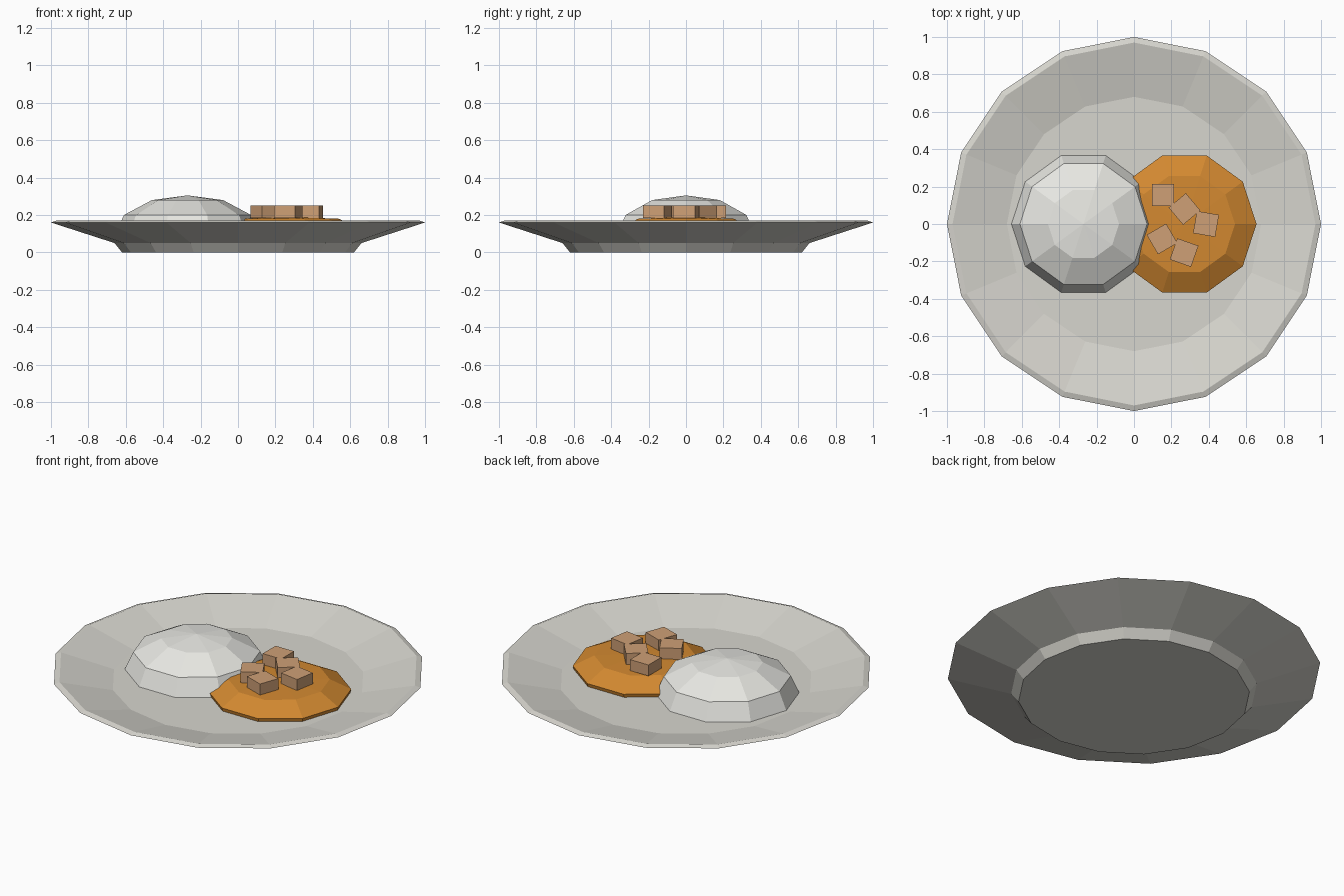
import bpy, bmesh, math

if "Cube" in bpy.data.objects:
    bpy.data.objects.remove(bpy.data.objects["Cube"])


def material(name, rgb):
    m = bpy.data.materials.new(name)
    m.diffuse_color = (*rgb, 1)
    m.use_nodes = True
    m.node_tree.nodes["Principled BSDF"].inputs["Base Color"].default_value = m.diffuse_color
    return m


plate_mat = material("plate_grey_white", (0.68, 0.67, 0.62))
rice_mat = material("rice_white", (0.82, 0.82, 0.78))
curry_mat = material("curry_orange", (0.65, 0.25, 0.03))
meat_mat = material("meat_tan", (0.62, 0.35, 0.18))


def lathe(name, profile, sides, mat, x=0.0):
    """Faceted solid of revolution; profile points with r = 0 become poles."""
    bm = bmesh.new()
    rings = []
    for r, z in profile:
        if r == 0:
            rings.append([bm.verts.new((0, 0, z))] * sides)
        else:
            rings.append([bm.verts.new((r * math.cos(math.tau * i / sides),
                                        r * math.sin(math.tau * i / sides), z))
                          for i in range(sides)])
    for a, b in zip(rings, rings[1:]):
        for i in range(sides):
            j = (i + 1) % sides
            corners = list(dict.fromkeys((a[i], a[j], b[j], b[i])))
            bm.faces.new(corners)
    bmesh.ops.recalc_face_normals(bm, faces=bm.faces)
    return finish(name, bm, mat, (x, 0, 0))


def finish(name, bm, mat, location):
    mesh = bpy.data.meshes.new(name)
    bm.to_mesh(mesh)
    bm.free()
    mesh.materials.append(mat)
    ob = bpy.data.objects.new(name, mesh)
    ob.location = location
    bpy.context.collection.objects.link(ob)
    return ob


# Plate: foot, flared underside, thin rim, sloped inside and flat floor
lathe("plate", [(0, 0), (0.62, 0), (0.66, 0.05), (1.0, 0.16),
                (0.97, 0.17), (0.68, 0.10), (0, 0.10)], 16, plate_mat)

# Rice mound
lathe("rice_mound", [(0, 0.098), (0.385, 0.10), (0.34, 0.20),
                     (0.19, 0.28), (0, 0.305)], 10, rice_mat, -0.27)

# Curry pool with a thin edge
lathe("curry_pool", [(0, 0.098), (0.38, 0.10), (0.385, 0.12),
                     (0.27, 0.18), (0, 0.19)], 10, curry_mat, 0.27)

# Meat chunks, each turned a little further than the last
spots = [(0.155, 0.155), (0.27, 0.08), (0.385, 0.0), (0.15, -0.08), (0.268, -0.153)]
for i, (x, y) in enumerate(spots):
    bm = bmesh.new()
    bmesh.ops.create_cube(bm, size=1)
    bmesh.ops.scale(bm, vec=(0.12, 0.12, 0.065), verts=bm.verts)
    chunk = finish(f"meat_chunk_{i + 1}", bm, meat_mat, (x, y, 0.2175))
    chunk.rotation_euler.z = 0.7 * i
